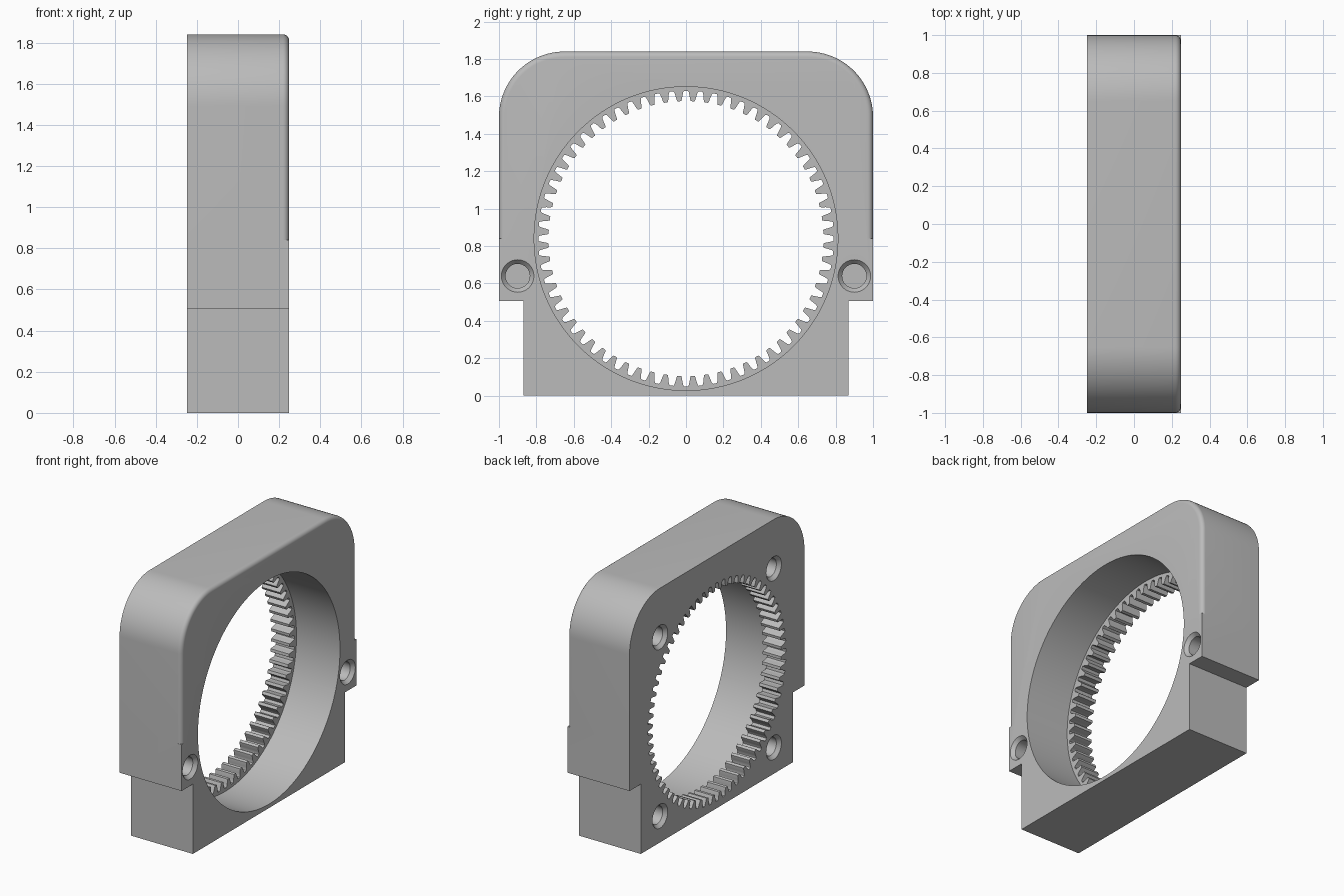
import bpy, bmesh
from math import sin, cos, pi, radians

cube = bpy.data.objects.get("Cube")
if cube:
    bpy.data.objects.remove(cube)

HALF = 0.248            # half thickness along x
CZ, BORE = 0.84, 0.812  # ring centre height and bore radius
TEETH, TIP, ROOT = 64, 0.735, 0.79
SEAT = -0.10            # where the toothed band meets the bore
CORNER, TOP = 0.35, 1.84
FILLET = 0.03

grey = bpy.data.materials.new("plain grey")
grey.use_nodes = True
grey.diffuse_color = (0.5, 0.5, 0.5, 1)
grey.node_tree.nodes["Principled BSDF"].inputs["Base Color"].default_value = (0.5, 0.5, 0.5, 1)


def loft(name, rings, closed=False):
    """Join equal rings of points into a solid, capped unless the rings close up."""
    bm = bmesh.new()
    loops = [[bm.verts.new(p) for p in ring] for ring in rings]
    n = len(loops[0])
    for a, b in zip(loops, loops[1:]):
        for i in range(n):
            j = (i + 1) % n
            bm.faces.new((a[i], a[j], b[j], b[i]))
    bm.faces.new(loops[0])
    bm.faces.new(loops[-1])
    bmesh.ops.recalc_face_normals(bm, faces=bm.faces)
    mesh = bpy.data.meshes.new(name)
    bm.to_mesh(mesh)
    bm.free()
    mesh.materials.append(grey)
    obj = bpy.data.objects.new(name, mesh)
    bpy.context.collection.objects.link(obj)
    return obj


def prism(name, outline, x0, x1):
    return loft(name, [[(x, y, z) for y, z in outline] for x in (x0, x1)])


def circle(x, y, z, r, n):
    return [(x, y + r * cos(2 * pi * i / n), z + r * sin(2 * pi * i / n)) for i in range(n)]


# Rounded upper edge as points with outward normals, right side to left side
edge = [(1, CZ, 1, 0)]
for side, start in ((1, 0), (-1, 90)):
    for i in range(25):
        a = radians(start + 90 * i / 24)
        edge.append((side * (1 - CORNER) + CORNER * cos(a),
                     TOP - CORNER + CORNER * sin(a), cos(a), sin(a)))
edge.append((-1, CZ, -1, 0))

# Housing block with a narrower foot
foot = [(-1, 0.505), (-0.87, 0.505), (-0.87, 0), (0.87, 0), (0.87, 0.505), (1, 0.505)]
housing = prism("ring_gear_housing", [(y, z) for y, z, _, _ in edge] + foot, -HALF, HALF)

# Cutter that rounds the upper edge on one face
section = [(-FILLET * (1 - sin(a)), HALF - FILLET * (1 - cos(a)))
           for a in (radians(15 * i) for i in range(7))]
section += [(0.05, HALF - FILLET), (0.05, HALF + 0.05), (-FILLET, HALF + 0.05)]
cutters = [loft("edge_cutter", [[(x, y + ny * d, z + nz * d) for d, x in section]
                                for y, z, ny, nz in edge])]

# Bore and toothed opening
cutters.append(loft("bore_cutter", [circle(x, 0, CZ, BORE, 128) for x in (SEAT, HALF + 0.1)]))
gap = [(TIP, 0.36), (TIP + 0.008, 0.31), (0.765, 0.25), (ROOT - 0.007, 0.19), (ROOT, 0.13)]
gap = [(r, -f) for r, f in gap] + [(r, f) for r, f in reversed(gap)]
gear = []
for t in range(TEETH):
    for r, f in gap:
        a = 2 * pi * (t + f) / TEETH
        gear.append((r * sin(a), CZ + r * cos(a)))
cutters.append(prism("tooth_cutter", gear, -HALF - 0.1, SEAT + 0.05))

# Blind countersunk screw holes: two on one face, four on the other
holes = [(1, y, 0.64) for y in (-0.9, 0.9)]
holes += [(-1, y, z) for y in (-0.65, 0.65) for z in (0.19, 1.485)]
for s, y, z in holes:
    steps = [(0.02, 0.087), (0, 0.087), (-0.025, 0.065), (-0.2, 0.065)]
    cutters.append(loft("hole_cutter", [circle(s * (HALF + d), y, z, r, 32) for d, r in steps]))

bpy.context.view_layer.objects.active = housing
for c in cutters:
    c.hide_render = True
    mod = housing.modifiers.new("cut", 'BOOLEAN')
    mod.operation, mod.solver, mod.object = 'DIFFERENCE', 'EXACT', c
    bpy.ops.object.modifier_apply(modifier=mod.name)
    bpy.data.objects.remove(c)

for o in bpy.context.selected_objects:
    o.select_set(False)
housing.select_set(True)
bpy.ops.object.shade_smooth_by_angle(angle=radians(25))
